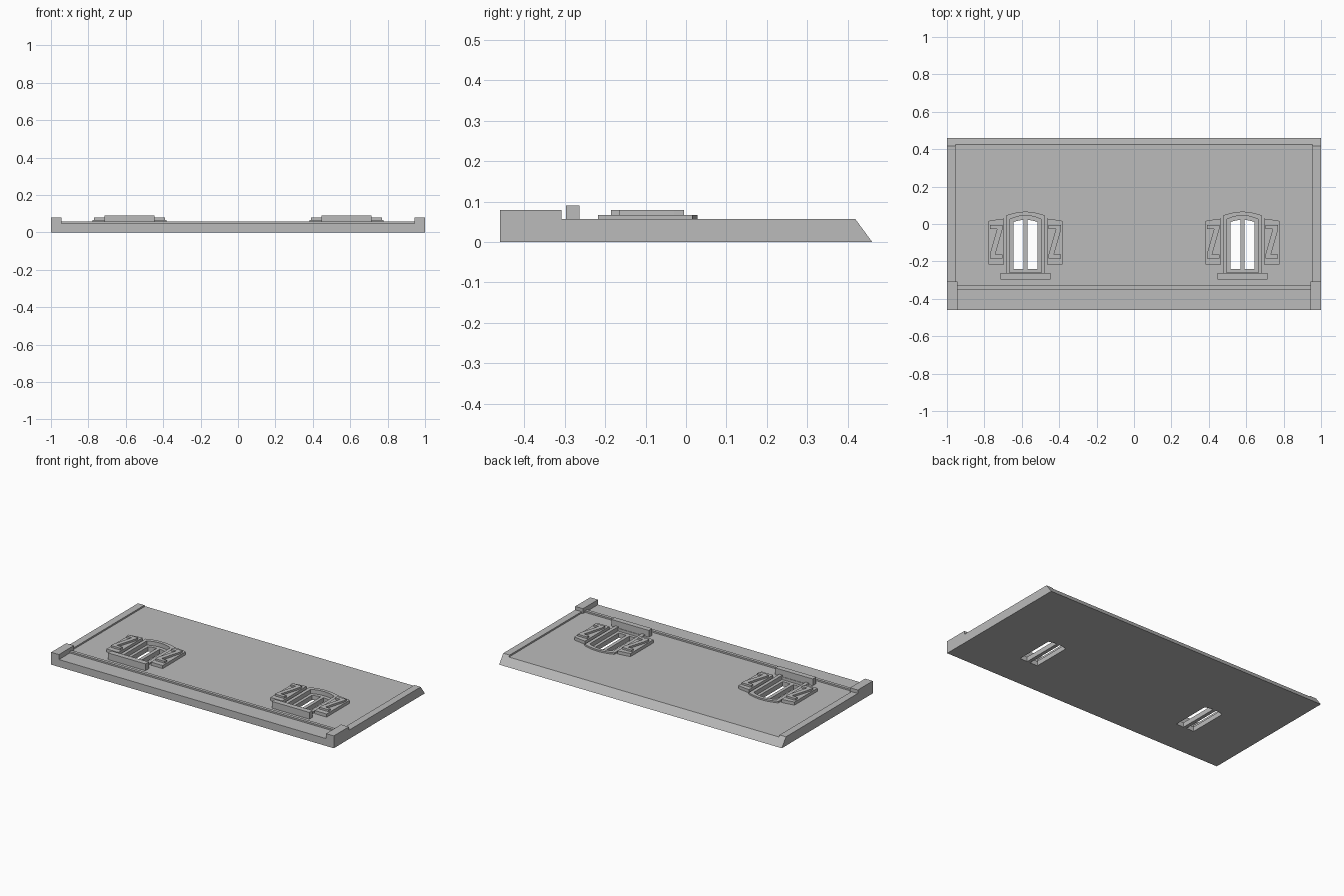
import bpy, bmesh
from mathutils import Vector

cube = bpy.data.objects.get("Cube")
if cube:
    bpy.data.objects.remove(cube, do_unlink=True)

stone = bpy.data.materials.new("stone grey")
stone.use_nodes = True
COLOUR = (0.5, 0.5, 0.5, 1)
stone.diffuse_color = COLOUR
stone.node_tree.nodes["Principled BSDF"].inputs["Base Color"].default_value = COLOUR


def extrude(name, points, offset):
    """Solid made by extruding a closed outline along an offset."""
    bm = bmesh.new()
    face = bm.faces.new([bm.verts.new(p) for p in points])
    out = bmesh.ops.extrude_face_region(bm, geom=[face])
    moved = [g for g in out["geom"] if isinstance(g, bmesh.types.BMVert)]
    bmesh.ops.translate(bm, verts=moved, vec=Vector(offset))
    bmesh.ops.recalc_face_normals(bm, faces=bm.faces)
    mesh = bpy.data.meshes.new(name)
    bm.to_mesh(mesh)
    bm.free()
    mesh.materials.append(stone)
    obj = bpy.data.objects.new(name, mesh)
    bpy.context.collection.objects.link(obj)
    return obj


def plate(name, outline, z0, z1, cx=0):
    return extrude(name, [(x + cx, y, z0) for x, y in outline], (0, 0, z1 - z0))


def beam(name, profile, x0, x1):
    return extrude(name, [(x0, y, z) for y, z in profile], (x1 - x0, 0, 0))


def rect(x0, x1, y0, y1):
    return [(x0, y0), (x1, y0), (x1, y1), (x0, y1)]


def arch(w, spring, crown, x0=None, x1=None, steps=10):
    """Points of a shallow arch of half width w, from x1 back to x0."""
    x0 = -w if x0 is None else x0
    x1 = w if x1 is None else x1
    xs = [x1 + (x0 - x1) * i / steps for i in range(steps + 1)]
    return [(x, spring + (crown - spring) * (1 - (x / w) ** 2)) for x in xs]


FACE = 0.047     # wall surface
TRIM = 0.057     # raised trim
BACK = 0.46

# Wall slab with a mitred back edge
slope = lambda z: BACK - 0.042 * z / TRIM
wall = beam("wall_panel", [(-BACK, 0), (BACK, 0), (slope(FACE), FACE), (-BACK, FACE)], -1, 1)

# Trim along the sides, corner blocks and the long ledge
for side, s in (("right", -1), ("left", 1)):
    beam(side + "_edge_strip", [(-BACK, 0), (BACK, 0), (slope(TRIM), TRIM), (-BACK, TRIM)], s * 0.955, s)
    plate(side + "_corner_block", rect(*sorted((s * 0.945, s)), -BACK, -0.308), 0, 0.079)
plate("ledge_moulding", rect(-0.95, 0.95, -0.35, -0.33), 0.03, TRIM)


def cut(outline, z0, z1, cx):
    cutter = plate("window_cutter", outline, z0, z1, cx)
    cutter.hide_render = True
    mod = wall.modifiers.new("window opening", "BOOLEAN")
    mod.object = cutter
    mod.solver = "EXACT"
    bpy.context.view_layer.objects.active = wall
    bpy.ops.object.modifier_apply(modifier=mod.name)
    bpy.data.objects.remove(cutter, do_unlink=True)


# Diagonal shutter brace: two rails joined by a slanted bar
half = [(-0.033, -0.005), (0.033, -0.005), (0.033, -0.03), (-0.005, -0.163), (0.033, -0.163)]
brace = half + [(-x, -0.19 - y) for x, y in half]

for side, cx in (("right", -0.58), ("left", 0.58)):
    # Recess holding the sash, then two panes cut right through
    cut([(-0.083, -0.26), (0.083, -0.26)] + arch(0.083, 0.025, 0.045), 0.03, 0.1, cx)
    for a, b in ((-0.064, -0.011), (0.011, 0.064)):
        cut([(a, -0.24), (b, -0.24)] + arch(0.083, 0.002, 0.022, a, b), -0.05, 0.1, cx)

    # Arched surround and sill
    outer = [(0.105, -0.265)] + arch(0.105, 0.045, 0.066) + [(-0.105, -0.265)]
    inner = [(-0.083, -0.265)] + arch(0.083, 0.025, 0.045)[::-1] + [(0.083, -0.265)]
    plate(side + "_window_surround", outer + inner, 0.03, TRIM, cx)
    plate(side + "_window_sill", rect(-0.133, 0.133, -0.297, -0.263), 0.03, 0.09, cx)

    # Shutters, with tops that fall away from the window
    for place, s in (("inner" if cx < 0 else "outer", 1), ("outer" if cx < 0 else "inner", -1)):
        a, b = sorted((s * 0.115, s * 0.199))
        leaf = [(a, -0.217), (b, -0.217)] + arch(0.36, 0.055, 0.035, a, b, 4)
        leaf = [(a, -0.217), (b, -0.217)] + arch(0.25, 0.005, 0.035, a, b, 4)
        name = side + "_window_" + place + "_shutter"
        plate(name, leaf, 0.03, 0.067, cx)
        plate(name + "_brace", brace, 0.06, 0.079, cx + s * 0.157)
